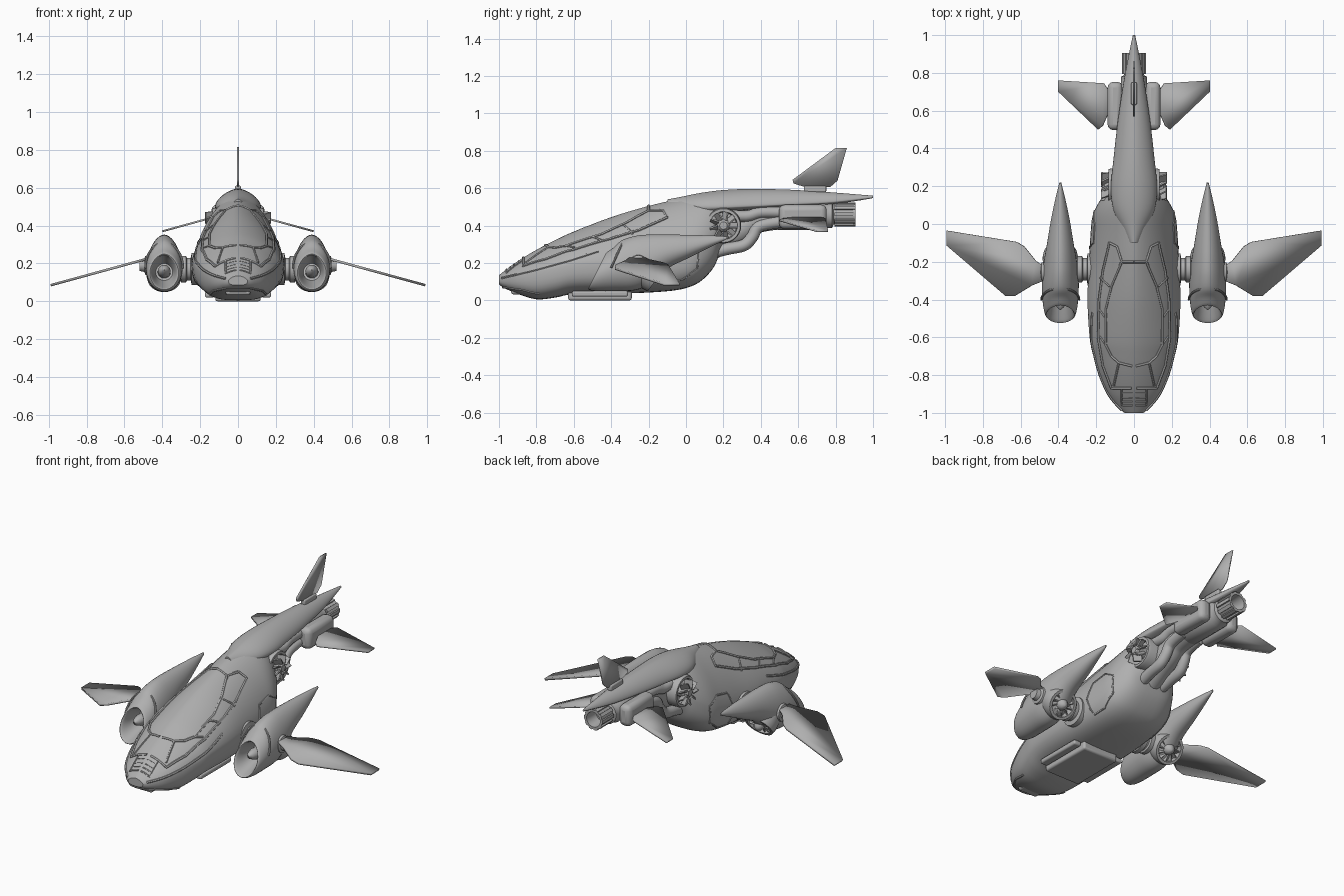
import bpy, bmesh, math
from mathutils import Vector, Matrix
from mathutils.bvhtree import BVHTree

if "Cube" in bpy.data.objects:
    bpy.data.objects.remove(bpy.data.objects["Cube"])

grey = bpy.data.materials.new("hull grey")
grey.diffuse_color = (0.43, 0.43, 0.43, 1)
grey.use_nodes = True
grey.node_tree.nodes["Principled BSDF"].inputs["Base Color"].default_value = grey.diffuse_color


def finish(name, bm, mirror=False, bevel=0, thick=0):
    bmesh.ops.recalc_face_normals(bm, faces=bm.faces[:])
    me = bpy.data.meshes.new(name)
    bm.to_mesh(me)
    bm.free()
    me.materials.append(grey)
    ob = bpy.data.objects.new(name, me)
    bpy.context.collection.objects.link(ob)
    bpy.ops.object.select_all(action='DESELECT')
    ob.select_set(True)
    bpy.context.view_layer.objects.active = ob
    bpy.ops.object.shade_smooth_by_angle(angle=math.radians(35))
    if thick:
        m = ob.modifiers.new("Solid", 'SOLIDIFY')
        m.thickness, m.offset = thick, 0
    if bevel:
        m = ob.modifiers.new("Bevel", 'BEVEL')
        m.width, m.segments = bevel, 3
    if mirror:
        ob.modifiers.new("Mirror", 'MIRROR')
    return ob


def smooth(pts, n=4):
    """Catmull-Rom interpolation of tuples."""
    out = []
    for i in range(len(pts) - 1):
        p = [pts[max(0, min(len(pts) - 1, i + k))] for k in (-1, 0, 1, 2)]
        for j in range(n):
            t = j / n
            out.append([0.5 * (2*b + (c - a)*t + (2*a - 5*b + 4*c - d)*t*t + (3*b - a - 3*c + d)*t**3)
                        for a, b, c, d in zip(*p)])
    return out + [list(pts[-1])]


def skin(bm, rings):
    rings = [[bm.verts.new(p) for p in r] for r in rings]
    n = len(rings[0])
    for a, b in zip(rings, rings[1:]):
        for i in range(n):
            bm.faces.new((a[i], a[(i + 1) % n], b[(i + 1) % n], b[i]))
    bm.faces.new(rings[0])
    bm.faces.new(rings[-1])


def loft(stations, x0=0, ptop=2, pbot=2, n=40):
    """Stations: y, half width, top z, widest z, bottom z, lean."""
    rings = []
    for y, w, zt, zm, zb, lean in smooth(stations):
        ring = []
        for i in range(n):
            c, s = math.cos(i * math.tau / n), math.sin(i * math.tau / n)
            e = 2 / (ptop if s >= 0 else pbot)
            h = (zt - zm) if s >= 0 else (zb - zm)
            z = zm + h * abs(s) ** e
            ring.append((x0 + w * math.copysign(abs(c) ** e, c), y + lean * (z - zm), z))
        rings.append(ring)
    bm = bmesh.new()
    skin(bm, rings)
    return bm


def frame(origin, axis):
    return Matrix.Translation(origin) @ Vector(axis).to_track_quat('Z', 'Y').to_matrix().to_4x4()


def lathe(name, profile, origin, axis, mirror=False, n=28):
    """Profile: radius, distance along axis."""
    m = frame(origin, axis)
    bm = bmesh.new()
    skin(bm, [[m @ Vector((r * math.cos(i * math.tau / n), r * math.sin(i * math.tau / n), h))
               for i in range(n)] for r, h in profile])
    return finish(name, bm, mirror)


def blades(name, count, r, h, size, origin, axis, tilt=0.0, mirror=False):
    bm = bmesh.new()
    for i in range(count):
        bmesh.ops.create_cube(bm, size=1, matrix=frame(origin, axis)
                              @ Matrix.Rotation(i * math.tau / count, 4, 'Z')
                              @ Matrix.Translation((r, 0, h))
                              @ Matrix.Rotation(tilt, 4, 'X') @ Matrix.Diagonal((*size, 1)))
    return finish(name, bm, mirror)


def box(name, loc, size, bevel, mirror=False):
    bm = bmesh.new()
    bmesh.ops.create_cube(bm, size=1, matrix=Matrix.Translation(loc) @ Matrix.Diagonal((*size, 1)))
    return finish(name, bm, mirror, bevel)


def plate(name, pts, thick, mirror=False):
    bm = bmesh.new()
    bm.faces.new([bm.verts.new(p) for p in pts])
    return finish(name, bm, mirror, thick=thick)


def tube(name, pts, r, mirror=True, n=8):
    pts = [Vector(p) for p in pts]
    rings = []
    for i, p in enumerate(pts):
        d = pts[min(i + 1, len(pts) - 1)] - pts[max(i - 1, 0)]
        m = frame(p, d)
        rings.append([m @ Vector((r * math.cos(k * math.tau / n), r * math.sin(k * math.tau / n), 0))
                      for k in range(n)])
    bm = bmesh.new()
    skin(bm, rings)
    return finish(name, bm, mirror)


# Main fuselage
hull = loft([(-1, .05, .135, .11, .085, 0), (-.97, .085, .158, .115, .065, 0), (-.9, .14, .21, .13, .035, 0),
             (-.8, .185, .27, .15, .006, 0), (-.7, .215, .322, .17, .015, 0), (-.6, .235, .368, .19, .034, 0),
             (-.4, .246, .445, .2, .036, 0), (-.2, .238, .505, .2, .042, 0), (-.05, .23, .54, .22, .055, 0),
             (.04, .22, .56, .25, .08, 0), (.1, .195, .57, .29, .12, 0), (.15, .16, .57, .33, .18, 0),
             (.18, .125, .57, .37, .25, 0), (.22, .08, .56, .42, .34, 0)], ptop=1.6, pbot=3)
tree = BVHTree.FromBMesh(hull)
finish("fuselage", hull)

# Tail spine
finish("tail_spine", loft([(-.1, .03, .54, .5, .48, 0), (-.03, .06, .553, .5, .47, 0), (.08, .11, .575, .5, .45, 0),
                           (.2, .122, .59, .5, .47, 0), (.35, .108, .596, .505, .485, 0), (.55, .085, .592, .515, .5, 0),
                           (.75, .055, .58, .525, .51, 0), (.9, .027, .568, .54, .53, 0),
                           (1, .006, .56, .553, .547, 0)], ptop=1.7))


def trim(name, pts, way, r=.006):
    """Ridge projected on the hull from the top, side or front."""
    hits = []
    for a, b in zip(pts, pts[1:]):
        for j in range(9):
            u, v = (a[k] + (b[k] - a[k]) * j / 9 for k in (0, 1))
            start, d = {'top': ((u, v, 2), (0, 0, -1)), 'side': ((2, u, v), (-1, 0, 0)),
                        'front': ((u, -2, v), (0, 1, 0))}[way]
            hit = tree.ray_cast(Vector(start), Vector(d))[0]
            if hit:
                hits.append(hit)
    if len(hits) > 1:
        tube(name, hits, r, n=6)


# Canopy frames and panel seams
trim("canopy_inner_frame", [(0, -.2), (.065, -.2), (.12, -.33), (.15, -.45), (.15, -.64), (.12, -.7),
                            (.08, -.735), (0, -.755)], 'top', .008)
trim("canopy_outer_frame", [(.065, -.2), (.09, -.12), (.13, -.1), (.165, -.25), (.185, -.4), (.19, -.6),
                            (.165, -.75), (.12, -.87), (0, -.87)], 'top', .008)
for y in (-.33, -.5, -.64):
    trim("window_strut", [(.13 if y == -.33 else .15, y), (.185, y + .05)], 'top')
trim("windshield_strut", [(.08, -.735), (.11, -.87)], 'top')
trim("nose_panel_edge", [(.066, -.87), (.066, -.96), (0, -.96)], 'top', .005)
for y in (-.895, -.92, -.94):
    trim("nose_grille_bar", [(.066, y), (0, y)], 'top', .003)
trim("nose_sill", [(-.985, .12), (-.8, .165), (-.62, .215), (-.45, .27)], 'side', .007)
trim("chin_edge", [(0, .07), (.06, .07), (.13, .055), (.16, .025)], 'front', .006)
trim("rear_hatch_edge", [(-.1, .1), (-.02, .11), (.06, .17), (.07, .28), (0, .32), (-.1, .3), (-.13, .2),
                         (-.1, .1)], 'side', .005)

# Belly skid and chin
box("belly_skid", (0, -.46, .03), (.24, .34, .06), .012)
box("belly_rail", (.15, -.46, .035), (.05, .3, .03), .01, True)
box("chin_intake", (0, -.885, .055), (.13, .1, .045), .012)

# Side engine pods
finish("engine_pod", loft([(-.35, .045, .2, .155, .11, .4), (-.44, .06, .235, .15, .08, .5),
                           (-.48, .076, .25, .15, .062, .5), (-.44, .09, .28, .155, .05, .4),
                           (-.36, .097, .32, .17, .05, .1), (-.27, .096, .345, .18, .055, 0),
                           (-.19, .086, .352, .21, .09, 0), (-.1, .07, .352, .25, .17, 0),
                           (.02, .05, .35, .28, .23, 0), (.13, .027, .347, .31, .285, 0),
                           (.22, .005, .342, .335, .328, 0)], .39, 1.8, 2, 32), True)
lathe("pod_intake_cone", [(.035, .06), (.033, 0), (.02, -.04), (.002, -.055)], (.39, -.4, .16), (0, 1, -.1), True)
trim_ring = [(.39 + .1 * math.cos(a), -.4 + .06 * math.sin(a), .175 + .135 * math.sin(a))
             for a in [math.pi * k / 16 for k in range(17)]]
tube("pod_cowl_band", trim_ring, .006)
fan_at, fan_axis = (.39, -.2, .155), (0, .8, -.6)
lathe("pod_fan_housing", [(.07, -.1), (.09, -.06), (.094, .03), (.088, .06), (.072, .06), (.068, 0)],
      fan_at, fan_axis, True)
lathe("pod_fan_hub", [(.035, -.02), (.035, .05), (.022, .075), (.004, .085)], fan_at, fan_axis, True)
blades("pod_fan_blades", 12, .052, .035, (.045, .006, .04), fan_at, fan_axis, .5, True)

# Pod mounts
lathe("pod_mount", [(.085, 0), (.085, .03), (.06, .035), (.06, .055), (.07, .06), (.07, .085), (.05, .09), (.05, .14)],
      (.215, -.24, .17), (1, 0, 0), True)
lathe("wing_hinge", [(.06, 0), (.05, .05), (.035, .055), (.03, .08)], (.44, -.255, .19), (1, 0, 0), True)

# Wings
wing = [(.49, -.215), (.52, -.195), (.58, -.12), (.62, -.095), (.99, -.035), (.99, -.115), (.68, -.38), (.63, -.38),
        (.54, -.325), (.49, -.305)]
plate("wing", [(x, y, .2 - .274 * (x - .57)) for x, y in wing], .013, True)

# Tail fins
fin = [(.13, .7), (.16, .745), (.4, .76), (.4, .7), (.19, .5), (.165, .52), (.13, .6)]
plate("tail_fin", [(x, y, .425 - .275 * (x - .2)) for x, y in fin], .01, True)
plate("top_fin", [(0, y, z) for y, z in ((.57, .645), (.8, .815), (.86, .815), (.81, .64), (.77, .605), (.64, .605),
                                         (.575, .625))], .008)
box("top_fin_base", (0, .69, .595), (.03, .12, .035), .008)

# Sideways intake fans
for s in (1, -1):
    at, ax = (.07 * s, .2, .4), (s, 0, 0)
    lathe("side_fan_ring", [(.095, -.05), (.095, .05), (.09, .065), (.075, .065), (.07, .03)], at, ax)
    lathe("side_fan_hub", [(.035, .02), (.035, .085), (.02, .1)], at, ax)
    blades("side_fan_blades", 9, .052, .08, (.045, .008, .05), at, ax, .5)

# Ducts from the hull to the tail engine
tube("main_duct", smooth([(0, .08, .26), (0, .2, .33), (0, .3, .385), (0, .38, .435), (0, .5, .455)], 5), .075,
     False, 20)
tube("side_duct", smooth([(.065, .12, .25), (.07, .22, .275), (.07, .31, .295), (.065, .355, .34), (.06, .39, .395),
                          (.06, .5, .42)], 5), .032, n=12)
tube("upper_duct", smooth([(.07, .2, .46), (.07, .32, .45), (.065, .4, .47), (.06, .52, .47)], 5), .03, n=12)

# Tail engine
lathe("tail_engine", [(.06, 0), (.078, .03), (.078, .27), (.068, .29), (.068, .32), (.05, .33)],
      (0, .46, .455), (0, 1, 0))
box("tail_engine_tank", (.1, .625, .447), (.08, .255, .13), .03, True)
lathe("tail_nozzle", [(.05, 0), (.056, .02), (.056, .11), (.06, .125), (.046, .125), (.04, .04)],
      (0, .78, .46), (0, 1, 0))
blades("nozzle_petals", 10, .058, .07, (.012, .02, .11), (0, .78, .46), (0, 1, 0))
